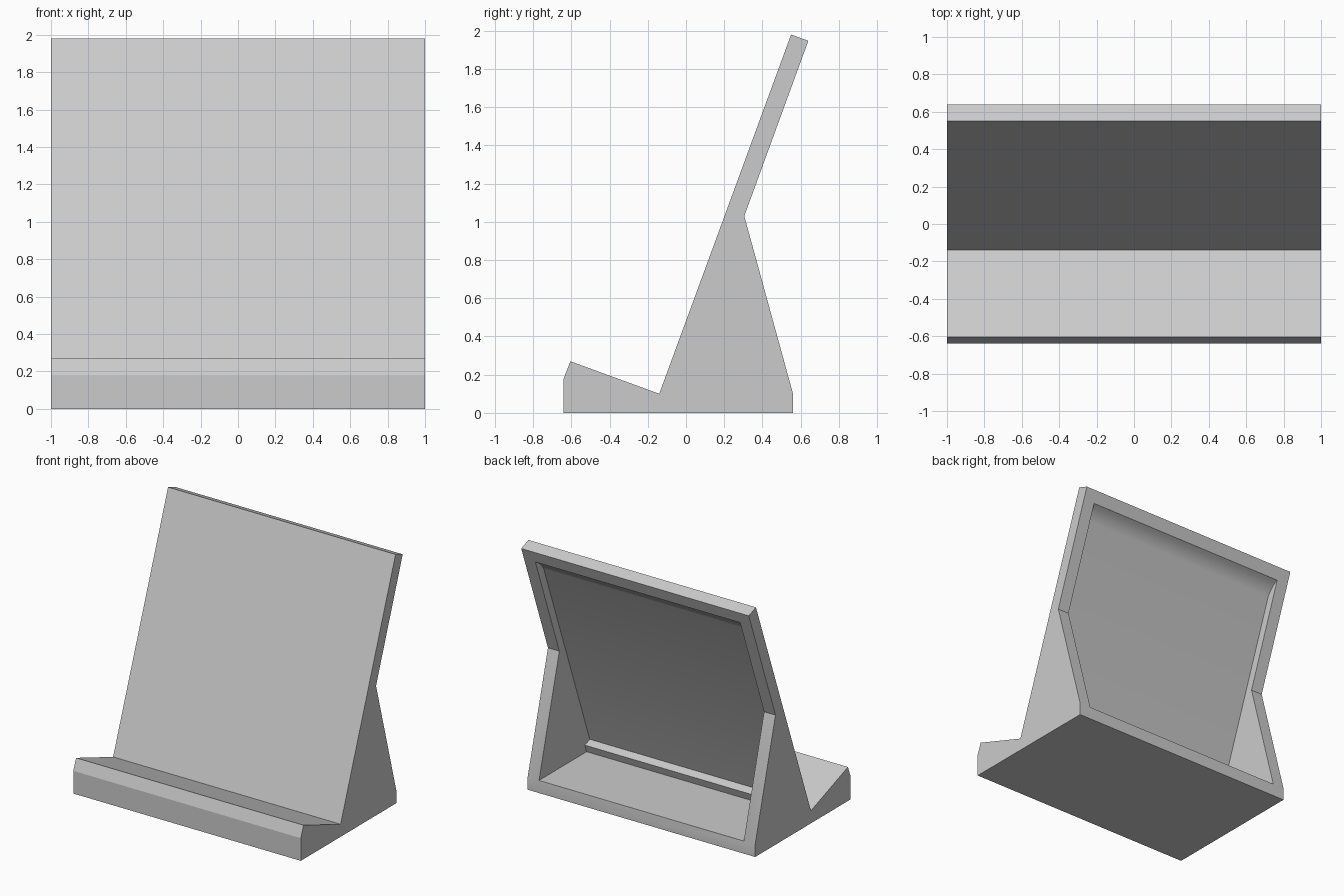
import bpy, bmesh, math
from mathutils import Vector

cube = bpy.data.objects.get("Cube")
if cube:
    bpy.data.objects.remove(cube, do_unlink=True)

# Single plain grey material
grey = bpy.data.materials.new("plain_grey")
grey.use_nodes = True
colour = (0.6, 0.6, 0.6, 1)
grey.diffuse_color = colour
grey.node_tree.nodes["Principled BSDF"].inputs["Base Color"].default_value = colour


def extrude_profile(name, points, half_width):
    """Prism along x from a (y, z) outline."""
    bm = bmesh.new()
    face = bm.faces.new([bm.verts.new((-half_width, y, z)) for y, z in points])
    moved = bmesh.ops.extrude_face_region(bm, geom=[face])["geom"]
    verts = [g for g in moved if isinstance(g, bmesh.types.BMVert)]
    bmesh.ops.translate(bm, verts=verts, vec=(2 * half_width, 0, 0))
    bmesh.ops.recalc_face_normals(bm, faces=bm.faces)
    mesh = bpy.data.meshes.new(name)
    bm.to_mesh(mesh)
    bm.free()
    mesh.materials.append(grey)
    obj = bpy.data.objects.new(name, mesh)
    bpy.context.collection.objects.link(obj)
    return obj


# Leaning backrest axes: along its face and through its thickness
FOOT, TOP = Vector((-0.14, 0.10)), Vector((0.55, 1.98))
LENGTH = (TOP - FOOT).length
ALONG = (TOP - FOOT).normalized()
INTO = Vector((ALONG.y, -ALONG.x))
THICK, WALL, SKIN = 0.096, 0.1, 0.03


def rest(d, t):
    return tuple(FOOT + ALONG * d + INTO * t)


# Solid stand: front lip, tray, backrest, rear leg
stand = extrude_profile("stand_body", [
    (-0.64, 0), (-0.64, 0.18), (-0.605, 0.27), tuple(FOOT), tuple(TOP),
    rest(LENGTH, THICK), (0.305, 1.03), (0.56, WALL), (0.56, 0)], 1)

# Rear hollow: floor, step, thin panel, curved top, open back
top = LENGTH - WALL
a, b, c = Vector((top - 0.125, SKIN)), Vector((top - 0.05, SKIN + 0.012)), Vector((top, THICK))
curve = [rest(*(a * (1 - s) ** 2 + b * 2 * s * (1 - s) + c * s * s))
         for s in (i / 4 for i in range(5))]
step_y = FOOT.x + THICK / ALONG.y
hollow = extrude_profile("hollow_cutter", [
    (step_y, WALL), rest(WALL, THICK), rest(WALL, SKIN), *curve,
    rest(top, 0.5), (1.2, WALL)], 1 - WALL)
hollow.hide_render = True

# Cut the hollow
cut = stand.modifiers.new("hollow", 'BOOLEAN')
cut.object = hollow
cut.operation = 'DIFFERENCE'
cut.solver = 'EXACT'
bpy.ops.object.select_all(action='DESELECT')
stand.select_set(True)
bpy.context.view_layer.objects.active = stand
bpy.ops.object.modifier_apply(modifier=cut.name)
bpy.data.objects.remove(hollow, do_unlink=True)

# Smooth only the shallow edges
bpy.ops.object.shade_smooth_by_angle(angle=math.radians(20))
